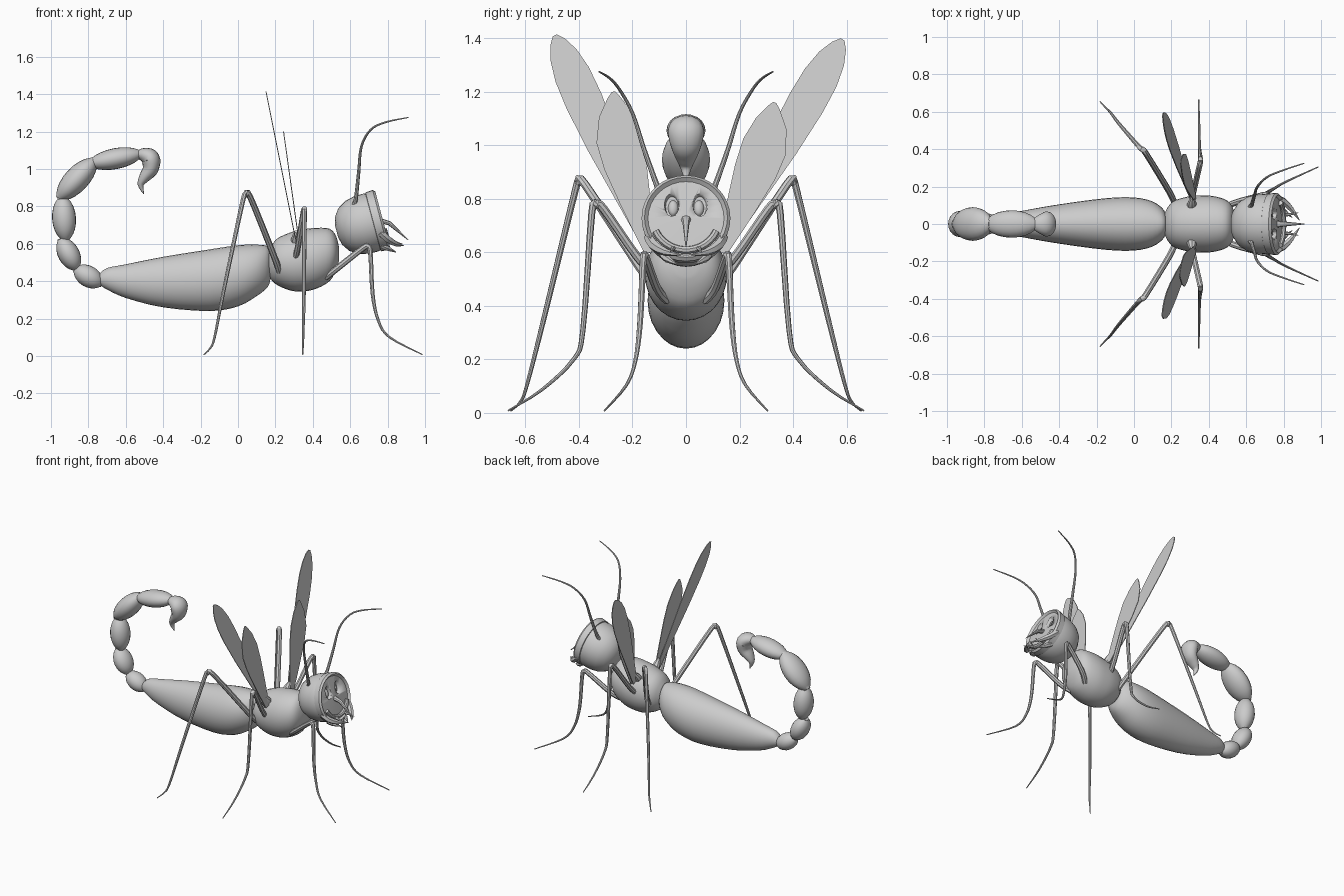
import bpy, bmesh, math
from mathutils import Vector

cube = bpy.data.objects.get("Cube")
if cube:
    bpy.data.objects.remove(cube, do_unlink=True)

GREY = (0.6, 0.6, 0.6, 1.0)
mat = bpy.data.materials.new("plain_grey")
mat.use_nodes = True
mat.diffuse_color = GREY
mat.node_tree.nodes["Principled BSDF"].inputs["Base Color"].default_value = GREY


def finish(name, bm, angle=40):
    bmesh.ops.recalc_face_normals(bm, faces=bm.faces)
    mesh = bpy.data.meshes.new(name)
    bm.to_mesh(mesh)
    bm.free()
    mesh.materials.append(mat)
    ob = bpy.data.objects.new(name, mesh)
    bpy.context.collection.objects.link(ob)
    bpy.ops.object.select_all(action='DESELECT')
    ob.select_set(True)
    bpy.context.view_layer.objects.active = ob
    bpy.ops.object.shade_smooth_by_angle(angle=math.radians(angle))
    return ob


def loft(name, pts, radii, sides=20, axis=None):
    """Skin elliptical rings (side radius, other radius) along a path."""
    pts = [Vector(p) for p in pts]
    bm, rings, u = bmesh.new(), [], Vector((0, 1, 0))
    for i, p in enumerate(pts):
        t = axis or (pts[min(i + 1, len(pts) - 1)] - pts[max(i - 1, 0)]).normalized()
        u = (u - t * u.dot(t)).normalized()
        v = t.cross(u)
        r = radii[i]
        a, b = r if isinstance(r, tuple) else (r, r)
        rings.append([bm.verts.new(p + u * a * math.cos(k * math.tau / sides)
                                   + v * b * math.sin(k * math.tau / sides))
                      for k in range(sides)])
    for r0, r1 in zip(rings, rings[1:]):
        for k in range(sides):
            j = (k + 1) % sides
            bm.faces.new((r0[k], r0[j], r1[j], r1[k]))
    bm.faces.new(rings[0])
    bm.faces.new(rings[-1])
    return finish(name, bm)


def smooth(values, steps=4):
    """Catmull-Rom refinement of points given as tuples."""
    vs = [Vector(v) for v in values]
    out = []
    for i in range(len(vs) - 1):
        a, b, c, d = vs[max(i - 1, 0)], vs[i], vs[i + 1], vs[min(i + 2, len(vs) - 1)]
        for s in range(steps):
            t = s / steps
            out.append(0.5 * (2 * b + (c - a) * t + (2 * a - 5 * b + 4 * c - d) * t * t
                              + (3 * b - a - 3 * c + d) * t ** 3))
    return out + [vs[-1]]


def limb(name, data, side, sides=8, steps=4):
    """Tapered tube through (x, y, z, radius) points, on one side."""
    pts = smooth(data, steps)
    return loft(name, [(p[0], p[1] * side, p[2]) for p in pts],
                [max(p[3], 0.001) for p in pts], sides)


def body(name, sections):
    """Lengthwise body from (x, top, bottom, half width) sections."""
    s = smooth(sections, 3)
    return loft(name, [(p[0], 0, (p[1] + p[2]) / 2) for p in s],
                [(p[3], (p[1] - p[2]) / 2) for p in s], 28, Vector((1, 0, 0)))


# Abdomen and thorax
body("abdomen", [(-.74, .44, .38, .03), (-.70, .47, .355, .048), (-.6, .49, .31, .07),
                 (-.4, .53, .26, .105), (-.15, .57, .24, .138), (0, .592, .265, .142),
                 (.1, .595, .32, .12), (.16, .585, .37, .075), (.175, .54, .42, .03)])
body("thorax", [(.155, .54, .44, .04), (.2, .62, .385, .115), (.28, .66, .35, .145),
                (.35, .677, .345, .152), (.42, .685, .36, .15), (.49, .68, .4, .13),
                (.525, .64, .46, .095), (.54, .58, .51, .04)])

# Tail beads: centre x, centre z, heading, half length, side and vertical radius
beads = [(-.80, .425, 150, .085, .06, .057), (-.905, .545, 118, .095, .07, .058),
         (-.93, .735, 94, .12, .07, .064), (-.862, .945, 47, .145, .09, .066),
         (-.655, 1.055, 11, .145, .073, .056)]
for i, (x, z, deg, h, ry, rn) in enumerate(beads):
    d = Vector((math.cos(math.radians(deg)), 0, math.sin(math.radians(deg))))
    ts = [-math.cos(math.pi * k / 12) for k in range(13)]
    prof = [max((1 - t * t) ** 0.55, 0.3) for t in ts]
    loft(f"tail_segment_{i + 1}", [Vector((x, 0, z)) + d * h * t for t in ts],
         [(ry * p, rn * p) for p in prof], 20, d)

# Stinger
sting = smooth([(-.54, 0, 1.075, .02), (-.505, 0, 1.075, .038), (-.468, 0, 1.055, .05),
                (-.468, 0, 1.0, .043), (-.5, 0, .955, .03), (-.52, 0, .915, .016),
                (-.503, 0, .865, .002)])
loft("stinger", [p[:3] for p in sting], [(p[3] * 1.35, p[3]) for p in sting], 16)

# Head and mask share a tilted axis
N = Vector((.966, 0, .257))
UP = Vector((-.257, 0, .966))
C = Vector((.735, 0, .72))


def on_face(y, up, out):
    return C + UP * up + N * out + Vector((0, y, 0))


def turned(name, profile, sides=32):
    return loft(name, [C + N * t for t, r in profile], [r for t, r in profile], sides, N)


turned("head", [(-.215, .03), (-.205, .075), (-.175, .118), (-.13, .146), (-.08, .158),
                (-.03, .16), (0, .155)])
mask = turned("mask", [(-.02, .14), (-.012, .163), (.028, .166), (.04, .155),
                       (.026, .142), (.032, .02)])

# Eye sockets cut into the mask, with an eye in each
for s, label in ((1, "far"), (-1, "near")):
    cutter = loft("socket_cutter", [on_face(s * y, u, t) for y, u, t in
                                    ((.052, .05, .004), (.055, .053, .06))],
                  [(.024, .04), (.032, .05)], 16, N)
    cut = mask.modifiers.new("socket", 'BOOLEAN')
    cut.operation, cut.object, cut.solver = 'DIFFERENCE', cutter, 'EXACT'
    bpy.context.view_layer.objects.active = mask
    bpy.ops.object.modifier_apply(modifier=cut.name)
    bpy.data.objects.remove(cutter, do_unlink=True)
    loft(f"eye_{label}", [on_face(s * .048, .045, t) for t in (0, .01, .016, .019)],
         [(.02, .032), (.018, .029), (.012, .02), (.004, .007)], 14, N)

# Nose spike and lower lip
loft("nose_spike", [on_face(0, 0, .02), on_face(0, -.03, .07), (.91, 0, .62)],
     [(.02, .014), (.013, .012), .002], 8)
lip = [on_face(.125 * math.sin(a), -.125 * math.cos(a), .035)
       for a in [math.radians(d) for d in range(-65, 66, 10)]]
loft("lower_lip", lip, [.014] * len(lip), 8)

# Paired parts
front_leg = [(.47, .07, .42, .017), (.53, .11, .468, .017), (.67, .15, .578, .016),
             (.695, .157, .585, .015), (.708, .161, .55, .013), (.72, .172, .33, .011),
             (.75, .19, .19, .008), (.81, .225, .1, .006), (.985, .305, .008, .003)]
middle_leg = [(.30, .10, .50, .016), (.32, .18, .58, .016), (.35, .31, .765, .016),
              (.355, .335, .775, .015), (.355, .352, .745, .013), (.352, .385, .31, .010),
              (.35, .42, .2, .008), (.348, .54, .085, .006), (.346, .665, .008, .003)]
hind_leg = [(.22, .10, .45, .017), (.19, .17, .54, .017), (.065, .375, .85, .016),
            (.042, .4, .86, .015), (.025, .415, .825, .013), (-.075, .53, .355, .010),
            (-.125, .595, .1, .007), (-.15, .62, .04, .005), (-.182, .655, .007, .003)]
antenna = [(.615, .085, .8, .012), (.63, .105, .84, .011), (.645, .155, .98, .009),
           (.66, .2, 1.12, .007), (.71, .25, 1.21, .006), (.79, .285, 1.25, .005),
           (.91, .325, 1.275, .003)]
upper_jaw = [(.76, .14, .66, .018), (.80, .12, .625, .02), (.845, .075, .6, .014),
             (.885, .02, .59, .002)]
lower_jaw = [(.765, .085, .59, .014), (.80, .07, .575, .014), (.845, .035, .555, .002)]
tooth = [(.775, .045, .62, .012), (.82, .05, .612, .009), (.88, .06, .6, .001)]

LARGE = [(0, .02), (.3, .045), (.5, .062), (.7, .071), (.82, .068), (.91, .053),
         (.97, .03), (1, .008)]
SMALL = [(0, .02), (.3, .055), (.55, .08), (.72, .085), (.87, .06), (.97, .022), (1, .006)]


def wing(name, side, tip, shape, x0, slope, bow):
    """Thin blade from the thorax to a tip; bow shifts it outward."""
    base = Vector((side * .13, .6))
    d = Vector(tip) - base
    out = Vector((d.y, -d.x)).normalized() * side
    edge = [base + d * t + out * w * (1 + bow) for t, w in shape]
    edge += [base + d * t - out * w * (1 - bow) for t, w in reversed(shape)]
    bm = bmesh.new()
    face = bm.faces.new([bm.verts.new((x0 - slope * (p.y - .6), p.x, p.y)) for p in edge])
    new = bmesh.ops.extrude_face_region(bm, geom=[face])["geom"]
    bmesh.ops.translate(bm, vec=(.005, 0, 0),
                        verts=[g for g in new if isinstance(g, bmesh.types.BMVert)])
    finish(name, bm, 20)


for s, label in ((1, "far"), (-1, "near")):
    for part, data in (("front_leg", front_leg), ("middle_leg", middle_leg),
                       ("hind_leg", hind_leg), ("antenna", antenna)):
        limb(f"{part}_{label}", data, s)
    for part, data in (("upper_jaw", upper_jaw), ("lower_jaw", lower_jaw), ("tooth", tooth)):
        limb(f"{part}_{label}", data, s, 6, 2)
    wing(f"large_wing_{label}", s, (.585, 1.395) if s > 0 else (-.49, 1.41),
         LARGE, .31, .2, 0)
    wing(f"small_wing_{label}", s, (.33, 1.16) if s > 0 else (-.27, 1.2),
         SMALL, .325, .14, .25)
    # Wing root
    limb(f"wing_root_{label}", [(.31, .07, .58, .03), (.31, .11, .63, .025),
                                (.312, .14, .665, .01)], s)
